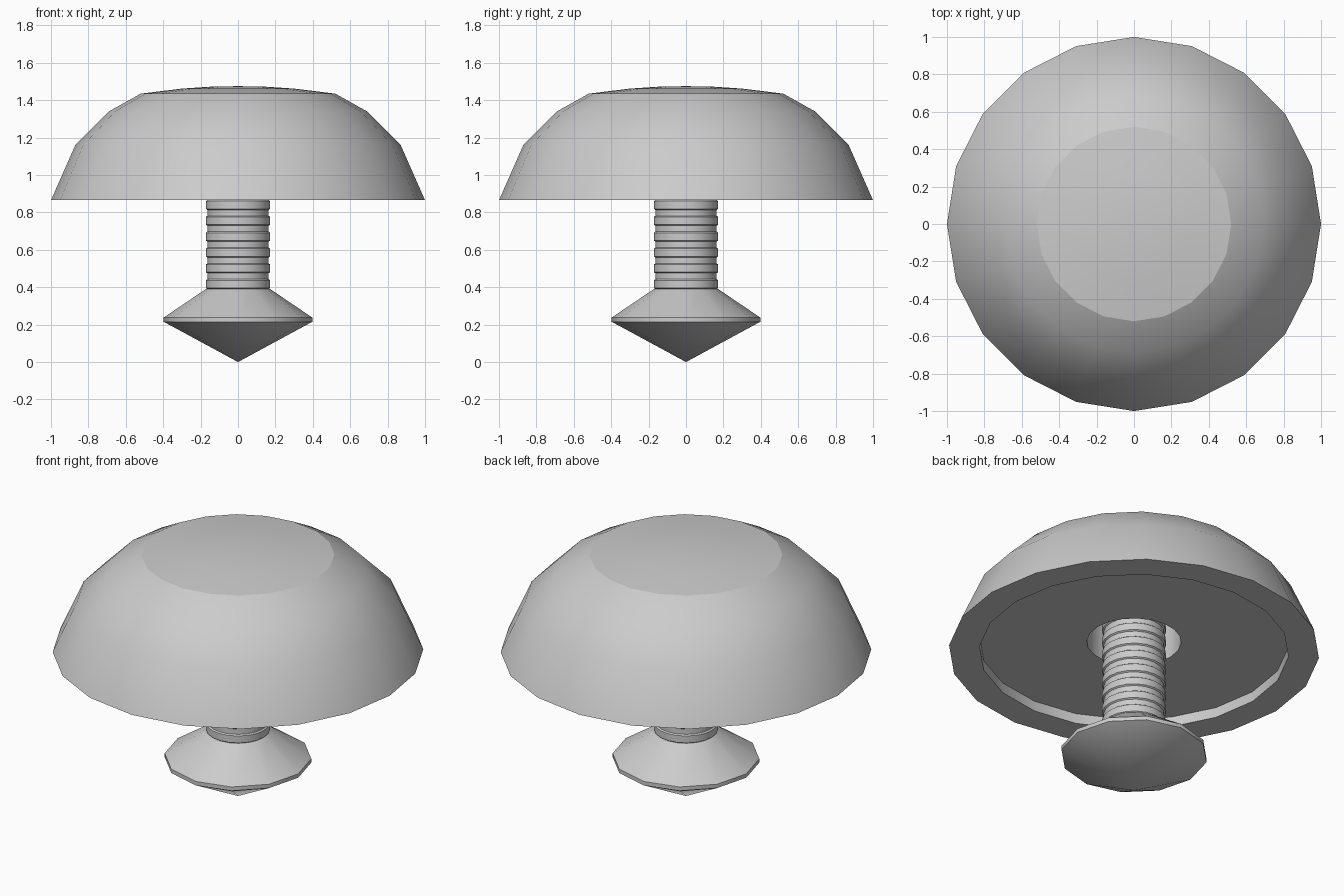
import bpy, bmesh
from math import cos, sin, tau

if "Cube" in bpy.data.objects:
    bpy.data.objects.remove(bpy.data.objects["Cube"])


def lathe(name, profile, sides, sharp=()):
    """Revolve (radius, z) points about z; rings whose index is in sharp are creased."""
    bm = bmesh.new()
    rings = []
    for r, z in profile:
        if r == 0:
            rings.append([bm.verts.new((0, 0, z))] * sides)
        else:
            rings.append([bm.verts.new((r * cos(tau * i / sides), r * sin(tau * i / sides), z))
                          for i in range(sides)])
    for a, b in zip(rings, rings[1:]):
        for i in range(sides):
            j = (i + 1) % sides
            corners = list(dict.fromkeys((a[i], a[j], b[j], b[i])))
            bm.faces.new(corners).smooth = True
    for k in sharp:
        for i in range(sides):
            edge = bm.edges.get((rings[k][i], rings[k][(i + 1) % sides]))
            edge.smooth = False
    bmesh.ops.recalc_face_normals(bm, faces=bm.faces)
    mesh = bpy.data.meshes.new(name)
    bm.to_mesh(mesh)
    bm.free()
    obj = bpy.data.objects.new(name, mesh)
    bpy.context.collection.objects.link(obj)
    return obj


# Domed cap with a recessed underside and a socket for the stem
lathe("cap", [(0, 1.475), (0.15, 1.472), (0.3, 1.462), (0.52, 1.435),
              (0.69, 1.34), (0.87, 1.16), (1.0, 0.865),
              (0.835, 0.865), (0.835, 0.925), (0.255, 0.925),
              (0.255, 1.16), (0, 1.16)],
      20, sharp=(3, 6, 7, 8, 9, 10))

# Ribbed stem: evenly spaced bands separated by narrow grooves
PITCH, BAND = 0.0847, 0.053
stem = [(0, 0.37), (0.16, 0.37)]
for n in range(9):
    z = 0.39 + n * PITCH
    stem += [(0.164, z), (0.172, z + 0.006), (0.172, z + BAND - 0.006), (0.164, z + BAND)]
stem += [(0.16, 1.165), (0, 1.165)]
lathe("ribbed_stem", stem, 20, sharp=range(1, len(stem) - 1))

# Pointed foot: inverted cone below, sloping shoulder above
lathe("pointed_foot", [(0, 0), (0.397, 0.215), (0.397, 0.238), (0.172, 0.39), (0, 0.39)],
      12, sharp=(1, 2, 3))
